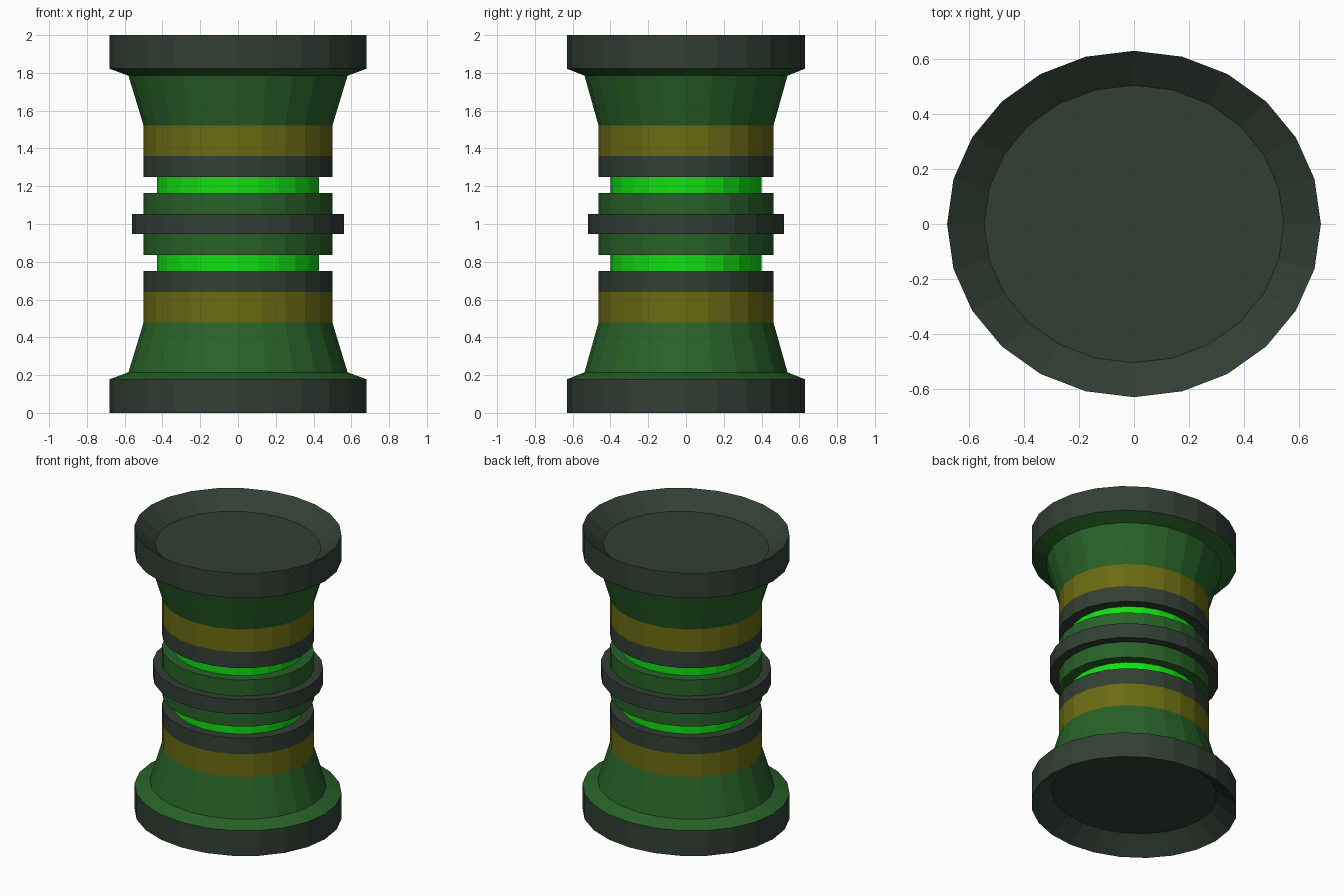
import bpy, bmesh, math

if "Cube" in bpy.data.objects:
    bpy.data.objects.remove(bpy.data.objects["Cube"])

SIDES = 24
DEPTH_RATIO = 0.63 / 0.68   # the barrel is slightly oval


def srgb(r, g, b):
    def lin(c):
        c /= 255
        return c / 12.92 if c <= 0.04045 else ((c + 0.055) / 1.055) ** 2.4
    return (lin(r), lin(g), lin(b), 1.0)


COLOURS = {
    "dark_metal": srgb(50, 63, 52),
    "green_paint": srgb(40, 98, 40),
    "olive_stripe": srgb(107, 107, 18),
    "glowing_lime": srgb(18, 223, 18),
}
DARK, GREEN, OLIVE, LIME = range(4)

# Lower half profile: radius, height, colour of the band that starts here
HALF = [
    (0.545, 0.105, DARK),   # recessed end cap, sloping out to the rim
    (0.68, 0.00, DARK),     # rim
    (0.68, 0.178, GREEN),   # rim shoulder
    (0.58, 0.215, GREEN),   # flared body
    (0.50, 0.478, OLIVE),   # stripe
    (0.50, 0.64, DARK),     # collar
    (0.50, 0.752, DARK),    # collar step
    (0.43, 0.752, LIME),    # glowing groove
    (0.43, 0.835, GREEN),   # inner body step
    (0.50, 0.835, GREEN),   # inner body
    (0.50, 0.948, DARK),    # middle ring step
    (0.56, 0.948, DARK),    # middle ring
]

# Mirror the profile about z = 1
points = [(r, z) for r, z, c in HALF]
points += [(r, 2 - z) for r, z in reversed(points)]
bands = [c for r, z, c in HALF]
bands += bands[-2::-1]

# Lathe the profile into rings of flat faces
bm = bmesh.new()
rings = []
for r, z in points:
    angles = [2 * math.pi * i / SIDES for i in range(SIDES)]
    rings.append([bm.verts.new((r * math.cos(a), r * DEPTH_RATIO * math.sin(a), z))
                  for a in angles])
for low, high, colour in zip(rings, rings[1:], bands):
    for i in range(SIDES):
        j = (i + 1) % SIDES
        bm.faces.new((low[i], low[j], high[j], high[i])).material_index = colour

# End caps
bm.faces.new(rings[0][::-1]).material_index = DARK
bm.faces.new(rings[-1]).material_index = DARK
bmesh.ops.recalc_face_normals(bm, faces=bm.faces[:])

mesh = bpy.data.meshes.new("barrel")
bm.to_mesh(mesh)
bm.free()
for name, colour in COLOURS.items():
    mat = bpy.data.materials.new(name)
    mat.diffuse_color = colour
    mat.use_nodes = True
    mat.node_tree.nodes["Principled BSDF"].inputs["Base Color"].default_value = mat.diffuse_color
    mesh.materials.append(mat)
bpy.context.collection.objects.link(bpy.data.objects.new("barrel", mesh))
